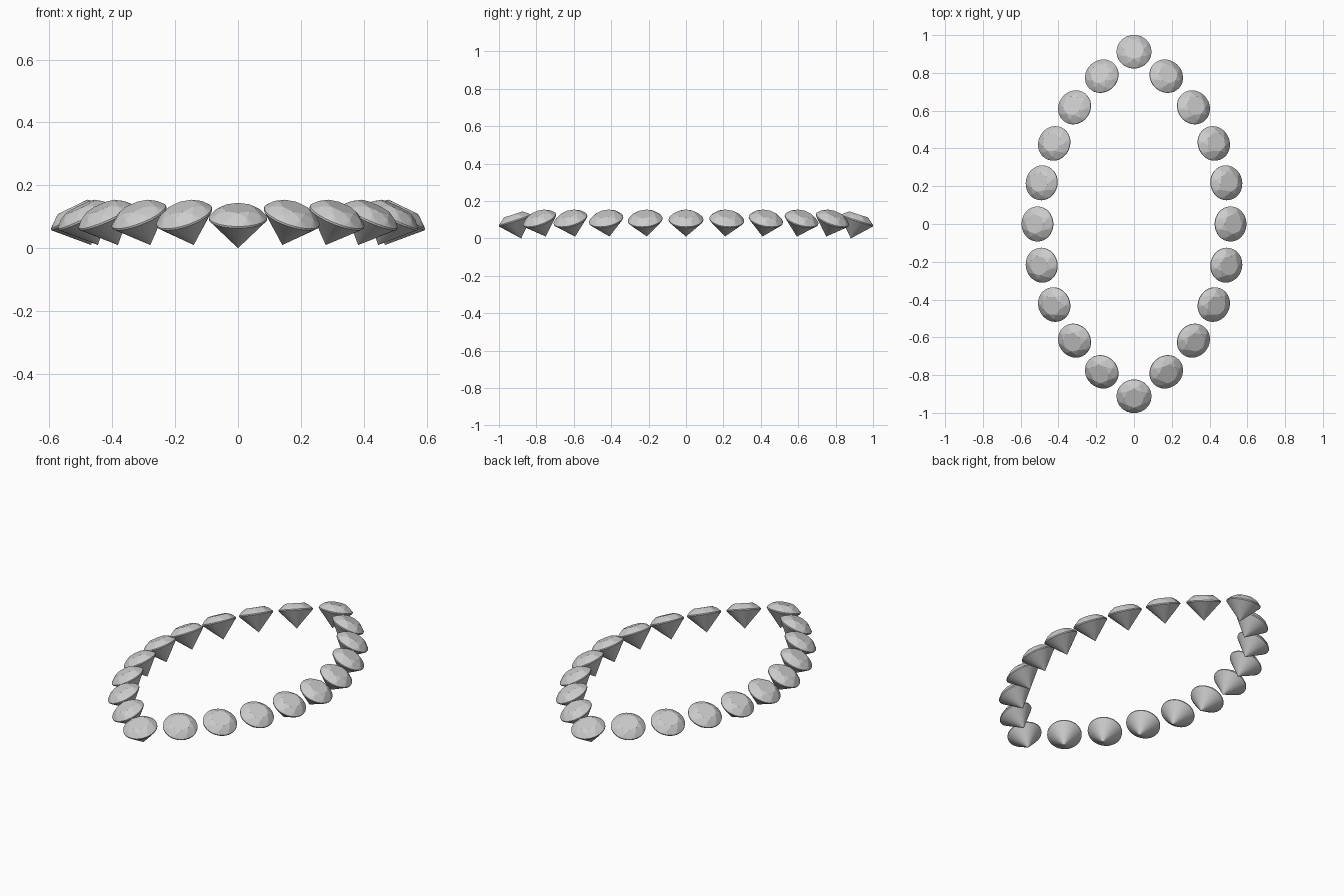
import bpy, bmesh, math
from mathutils import Matrix, Vector

if "Cube" in bpy.data.objects:
    bpy.data.objects.remove(bpy.data.objects["Cube"])

# Round brilliant cut: octagonal table, crown points, round girdle, pointed culet
def gem_mesh():
    bm = bmesh.new()
    def ring(n, r, z, off=0.0):
        for i in range(n):
            a = 2 * math.pi * (i + off) / n
            bm.verts.new((r * math.cos(a), r * math.sin(a), z))
    ring(8, 0.052, 0.035)
    ring(8, 0.074, 0.0225, 0.5)
    ring(32, 0.0925, 0.003)
    ring(32, 0.0925, -0.003)
    bm.verts.new((0, 0, -0.1))
    bmesh.ops.convex_hull(bm, input=bm.verts[:])
    bmesh.ops.dissolve_limit(bm, angle_limit=math.radians(1), verts=bm.verts[:], edges=bm.edges[:])
    bmesh.ops.recalc_face_normals(bm, faces=bm.faces[:])
    me = bpy.data.meshes.new("gem")
    bm.to_mesh(me)
    bm.free()
    return me

mesh = gem_mesh()

# Place one gem, leaning its table outward along the heading
def place(name, x, y, z, heading, tilt):
    ob = bpy.data.objects.new(name, mesh)
    bpy.context.collection.objects.link(ob)
    ob.matrix_world = (Matrix.Translation((x, y, z))
                       @ Matrix.Rotation(heading, 4, 'Z')
                       @ Matrix.Rotation(math.radians(tilt), 4, 'Y'))

# Two opposing arcs of nine gems form the marquise outline
R, CX, STEP = 1.07, -0.559, math.radians(11.75)
for side, base in (("right", 0.0), ("left", math.pi)):
    for i in range(-4, 5):
        a = i * STEP
        s = 1 if side == "right" else -1
        place(f"{side}_gem_{i + 5}", s * (CX + R * math.cos(a)),
              s * R * math.sin(a), 0.1, base + a, 26)

# Pointed ends
place("front_gem", 0, -0.912, 0.095, -math.pi / 2, 18)
place("back_gem", 0, 0.912, 0.095, math.pi / 2, 18)
